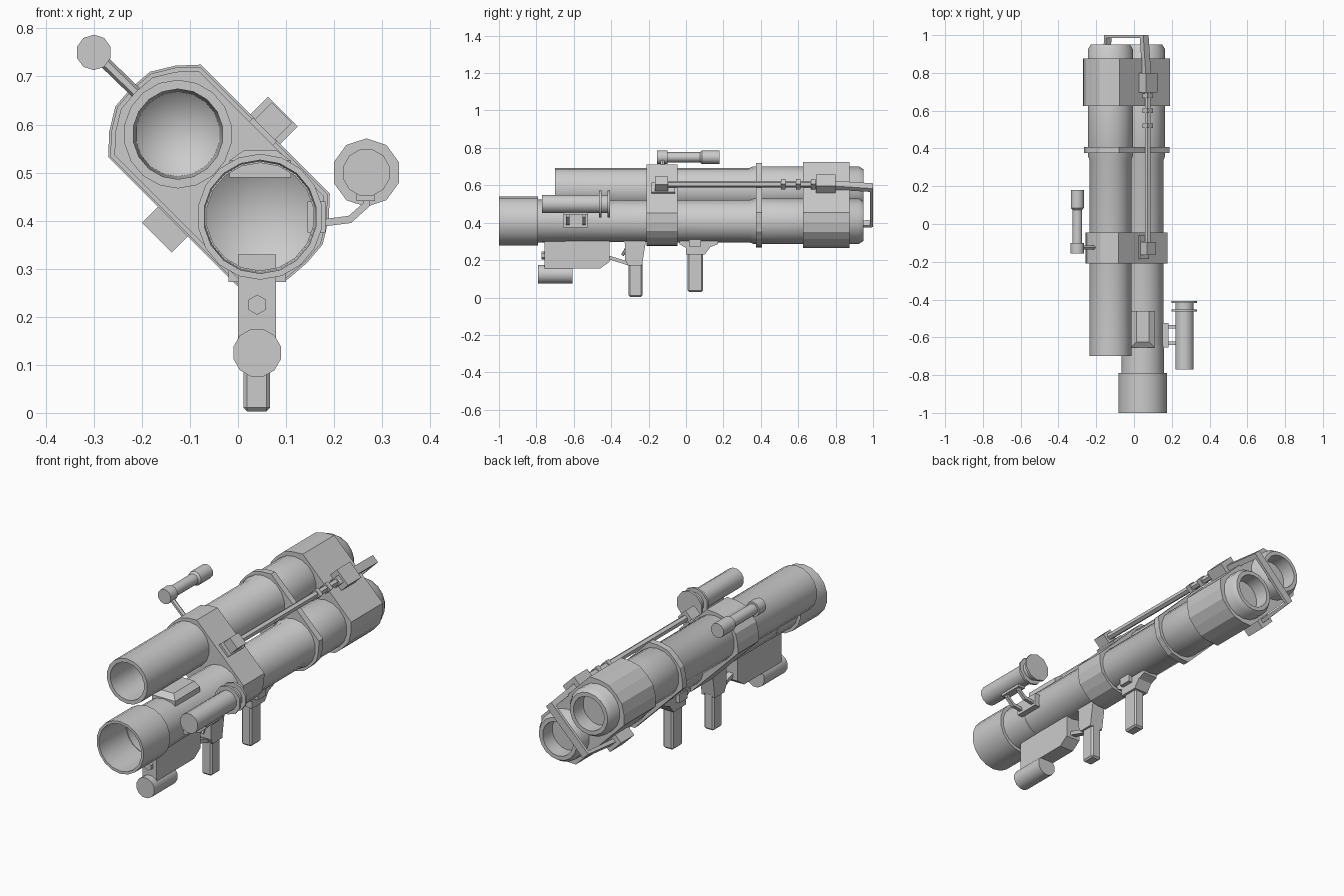
import bpy, bmesh, math
from mathutils import Vector

if "Cube" in bpy.data.objects:
    bpy.data.objects.remove(bpy.data.objects["Cube"])

grey = bpy.data.materials.new("plain grey")
grey.diffuse_color = (0.6, 0.6, 0.6, 1)
grey.use_nodes = True
grey.node_tree.nodes["Principled BSDF"].inputs["Base Color"].default_value = grey.diffuse_color

S = math.sqrt(0.5)
MID = (-0.0395, 0.494)          # midpoint between the two tubes (x, z)
HALF = 0.121                    # half the tube spacing
TUBE_A = (-0.125, 0.58)
TUBE_B = (0.046, 0.408)


def tilt(a, p, y):
    """a runs along the line joining the tubes, p across it."""
    return Vector((MID[0] + S * (p - a), y, MID[1] + S * (p + a)))


def finish(name, bm, smooth=False):
    bmesh.ops.remove_doubles(bm, verts=bm.verts, dist=1e-5)
    bmesh.ops.recalc_face_normals(bm, faces=bm.faces)
    me = bpy.data.meshes.new(name)
    bm.to_mesh(me)
    bm.free()
    me.materials.append(grey)
    ob = bpy.data.objects.new(name, me)
    bpy.context.collection.objects.link(ob)
    if smooth:
        bpy.ops.object.select_all(action='DESELECT')
        ob.select_set(True)
        bpy.context.view_layer.objects.active = ob
        bpy.ops.object.shade_smooth_by_angle(angle=math.radians(38))
    return ob


def prism(name, pts, lo, hi, place):
    """Extrude a 2D outline from lo to hi; place(u, v, w) gives the 3D point."""
    bm = bmesh.new()
    a = [bm.verts.new(place(u, v, lo)) for u, v in pts]
    b = [bm.verts.new(place(u, v, hi)) for u, v in pts]
    bm.faces.new(a)
    bm.faces.new(b[::-1])
    for i in range(len(pts)):
        j = (i + 1) % len(pts)
        bm.faces.new((a[i], a[j], b[j], b[i]))
    return finish(name, bm)


def side(u, v, w):              # outline in y, z; extruded along x
    return Vector((w, u, v))


def front(u, v, w):             # outline in x, z; extruded along y
    return Vector((u, w, v))


def box(name, x, y, z):
    return prism(name, [(x[0], z[0]), (x[1], z[0]), (x[1], z[1]), (x[0], z[1])],
                 y[0], y[1], front)


def tilted_box(name, a, p, y):
    return prism(name, [(a[0], p[0]), (a[1], p[0]), (a[1], p[1]), (a[0], p[1])],
                 y[0], y[1], tilt)


def lathe(name, centre, profile, sides=16):
    """Turn (radius, y) points about a line along y."""
    bm = bmesh.new()
    rings = []
    for r, y in profile:
        if r == 0:
            rings.append([bm.verts.new((centre[0], y, centre[1]))] * sides)
            continue
        ring = []
        for i in range(sides):
            t = 2 * math.pi * (i + 0.5) / sides
            ring.append(bm.verts.new((centre[0] + r * math.cos(t), y,
                                      centre[1] + r * math.sin(t))))
        rings.append(ring)
    for p, q in zip(rings, rings[1:]):
        for i in range(sides):
            j = (i + 1) % sides
            vs = list(dict.fromkeys((p[i], p[j], q[j], q[i])))
            bm.faces.new(vs)
    return finish(name, bm, True)


def rod(name, a, b, r, sides=6):
    a, b = Vector(a), Vector(b)
    bm = bmesh.new()
    bmesh.ops.create_cone(bm, cap_ends=True, segments=sides, radius1=r, radius2=r,
                          depth=(b - a).length)
    bm.transform((b - a).to_track_quat('Z', 'Y').to_matrix().to_4x4())
    bmesh.ops.translate(bm, verts=bm.verts, vec=(a + b) / 2)
    return finish(name, bm)


# Twin tubes with hollow bores at both ends
back_end = [(0.113, 0.34), (0.121, 0.36), (0.121, 0.925), (0.105, 0.95),
            (0.085, 0.95), (0.08, 0.62), (0, 0.56)]
lathe("upper_tube", TUBE_A,
      [(0, -0.28), (0.088, -0.36), (0.094, -0.7), (0.113, -0.7)] + back_end, 18)
lathe("lower_tube", TUBE_B,
      [(0, -0.56), (0.113, -0.64), (0.118, -1), (0.131, -1), (0.131, -0.79),
       (0.112, -0.79)] + back_end, 18)

# Clamps wrapping both tubes
cap = [(0.069, 0.136), (0.105, 0.097), (0.133, 0.051), (0.137, 0),
       (0.133, -0.051), (0.105, -0.097), (0.069, -0.136)]
for name, k, lo, hi in (("middle_clamp", 0.91, -0.21, -0.045),
                        ("thin_band", 0.97, 0.375, 0.407),
                        ("rear_clamp", 1.0, 0.625, 0.875)):
    end = [(HALF + k * a, k * p) for a, p in cap]
    prism(name, end + [(-a, -p) for a, p in end], lo, hi, tilt)

# Brackets on both flanks, and the strap around the back
tilted_box("upper_bracket", (-0.044, 0.044), (0.13, 0.188), (0.695, 0.8))
tilted_box("lower_bracket", (-0.044, 0.044), (-0.183, -0.13), (0.695, 0.8))
prism("rear_strap", [(0.165, 0.78), (0.145, 1.0), (-0.147, 1.0), (-0.165, 0.78),
                     (-0.145, 0.78), (-0.133, 0.985), (0.12, 0.985), (0.137, 0.78)],
      -0.02, 0.02, lambda p, y, a: tilt(a, p, y))

# Long side rail with its front mount and joints
tilted_box("rail_base", (-0.035, 0.035), (0.115, 0.135), (-0.185, -0.06))
tilted_box("rail_mount", (-0.03, 0.03), (0.13, 0.185), (-0.165, -0.095))
rod("rail", tilt(0, 0.158, -0.1), tilt(0, 0.158, 0.72), 0.017)
for y in (0.52, 0.6, 0.68):
    tilted_box("rail_joint", (-0.02, 0.02), (0.138, 0.178), (y - 0.012, y + 0.012))

# Top wedge on the lower tube
bm = bmesh.new()
low = [bm.verts.new(v) for v in ((-0.018, -0.655, 0.49), (0.11, -0.655, 0.49),
                                 (0.11, -0.46, 0.49), (-0.018, -0.46, 0.49))]
mid = [bm.verts.new((v.co.x, v.co.y, 0.525)) for v in low]
top = [bm.verts.new(v) for v in ((0.012, -0.625, 0.546), (0.08, -0.625, 0.546),
                                 (0.08, -0.46, 0.546), (0.012, -0.46, 0.546))]
bm.faces.new(low)
bm.faces.new(top)
for p, q in ((low, mid), (mid, top)):
    for i in range(4):
        bm.faces.new((p[i], p[(i + 1) % 4], q[(i + 1) % 4], q[i]))
finish("top_wedge", bm)

# Box under the lower tube, with knob and canister
prism("under_box", [(-0.757, 0.155), (-0.46, 0.155), (-0.41, 0.19), (-0.41, 0.33),
                    (-0.757, 0.33)], 0.0, 0.079, side)
rod("box_knob", (0.04, -0.772, 0.225), (0.04, -0.75, 0.225), 0.021)
lathe("canister", (0.04, 0.125), [(0, -0.792), (0.051, -0.792), (0.051, -0.607),
                                  (0, -0.607)], 12)


def grip(name, x, y, z, bevel=0.008):
    ob = box(name, x, y, z)
    m = ob.modifiers.new("bevel", 'BEVEL')
    m.width, m.segments = bevel, 1


# Trigger housing, guard and the two grips
prism("trigger_housing", [(-0.31, 0.172), (-0.235, 0.172), (-0.215, 0.3),
                          (-0.215, 0.32), (-0.36, 0.32), (-0.325, 0.29),
                          (-0.325, 0.2)], 0.004, 0.077, side)
prism("trigger_guard", [(-0.415, 0.225), (-0.415, 0.205), (-0.31, 0.172),
                        (-0.31, 0.192)], 0.025, 0.055, side)
rod("trigger", (0.04, -0.34, 0.225), (0.04, -0.315, 0.27), 0.008)
grip("front_grip", (0.011, 0.067), (-0.307, -0.233), (0.003, 0.19))
prism("rear_grip_mount", [(0.0, 0.23), (0.1, 0.23), (0.13, 0.27), (0.17, 0.285),
                          (0.17, 0.32), (-0.035, 0.32), (-0.035, 0.285),
                          (0.0, 0.265)], 0.0, 0.079, side)
grip("rear_grip", (0.011, 0.067), (0.008, 0.09), (0.03, 0.25))
box("grip_mount_block", (-0.02, 0.1), (0.015, 0.08), (0.272, 0.32))

# Sighting scope on the right, with its arms
SCOPE = (0.267, 0.5)
lathe("scope_body", SCOPE, [(0, -0.77), (0.05, -0.77), (0.05, -0.41), (0, -0.41)], 12)
for y in (-0.458, -0.413):
    lathe("scope_ring", SCOPE, [(0, y - 0.006), (0.071, y - 0.006),
                                (0.071, y + 0.006), (0, y + 0.006)], 10)
box("scope_foot", (0.247, 0.285), (-0.655, -0.525), (0.441, 0.455))
box("scope_base", (0.145, 0.182), (-0.655, -0.525), (0.375, 0.44))
for y in (-0.632, -0.545):
    prism("scope_arm", [(0.17, 0.387), (0.235, 0.395), (0.274, 0.43), (0.274, 0.45),
                        (0.26, 0.45), (0.26, 0.436), (0.23, 0.41), (0.17, 0.402)],
          y - 0.009, y + 0.009, front)

# Small lamp on the upper left, with its stem
lathe("lamp", (-0.3, 0.75), [(0, -0.155), (0.037, -0.155), (0.037, -0.1),
                             (0.027, -0.1), (0.027, 0.075), (0.036, 0.085),
                             (0.036, 0.18), (0, 0.18)], 10)
rod("lamp_stem", (-0.285, -0.125, 0.737), (-0.19, -0.125, 0.645), 0.012)
